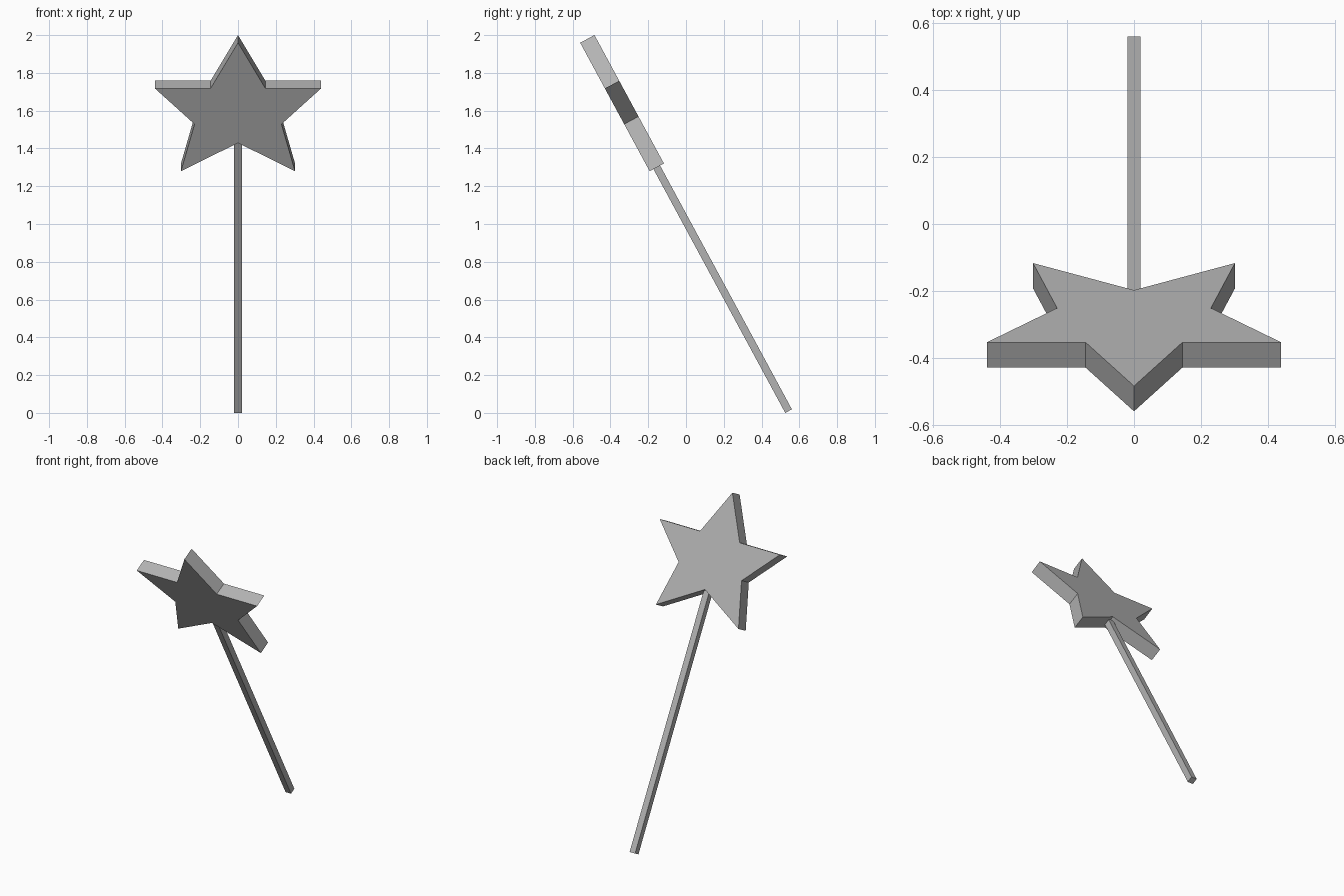
import bpy, bmesh, math
from mathutils import Matrix, Vector

cube = bpy.data.objects.get("Cube")
if cube:
    bpy.data.objects.remove(cube, do_unlink=True)

# Single flat grey
GREY = (0.45, 0.45, 0.45, 1.0)
grey = bpy.data.materials.new("plain grey")
grey.use_nodes = True
grey.diffuse_color = GREY
grey.node_tree.nodes["Principled BSDF"].inputs["Base Color"].default_value = GREY

# The wand is built upright, then leans towards the front
TILT = math.radians(28.4)
LEAN = Matrix.Translation((0, 0.543, 0.0095)) @ Matrix.Rotation(TILT, 4, 'X')
LENGTH = 2.24


def extruded(name, outline, depth_vector):
    """Solid made from a closed outline pushed along a vector."""
    bm = bmesh.new()
    face = bm.faces.new([bm.verts.new(p) for p in outline])
    res = bmesh.ops.extrude_face_region(bm, geom=[face])
    verts = [g for g in res["geom"] if isinstance(g, bmesh.types.BMVert)]
    bmesh.ops.translate(bm, verts=verts, vec=depth_vector)
    bmesh.ops.recalc_face_normals(bm, faces=bm.faces)
    bm.transform(LEAN)
    mesh = bpy.data.meshes.new(name)
    bm.to_mesh(mesh)
    bm.free()
    mesh.materials.append(grey)
    obj = bpy.data.objects.new(name, mesh)
    bpy.context.collection.objects.link(obj)
    return obj


# Star: right half of the outline as (x, distance below the top point), mirrored
THICK = 0.086
half = [(0.145, 0.275), (0.44, 0.275), (0.23, 0.49), (0.302, 0.773)]
flat = [(0, 0)] + half + [(0, 0.603)] + [(-x, d) for x, d in reversed(half)]
star = [Vector((x, -THICK / 2, LENGTH - d)) for x, d in flat]
extruded("star", star, (0, THICK, 0))

# Handle: slim square rod ending inside the star
R = 0.02
square = [Vector((x, y, 0)) for x, y in ((-R, -R), (R, -R), (R, R), (-R, R))]
extruded("handle", square, (0, 0, LENGTH - 0.5))
